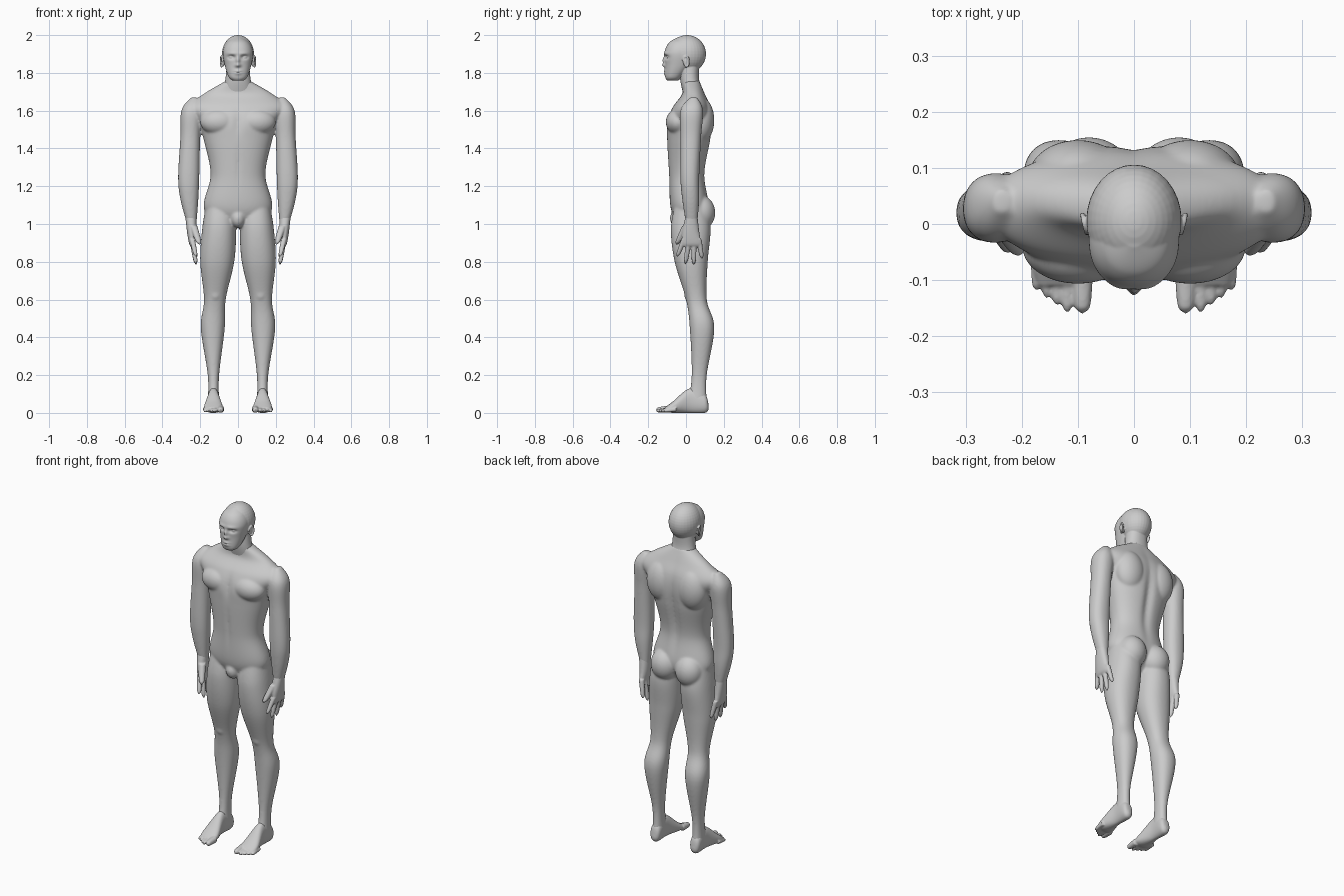
import bpy
import bmesh
import math
from mathutils import Matrix, Vector

if "Cube" in bpy.data.objects:
    bpy.data.objects.remove(bpy.data.objects["Cube"], do_unlink=True)

pale_grey = (.6, .6, .6, 1)
skin = bpy.data.materials.new("pale_grey")
skin.use_nodes = True
skin.diffuse_color = pale_grey
skin.node_tree.nodes["Principled BSDF"].inputs["Base Color"].default_value = pale_grey


def spline(stations, steps):
    """Catmull-Rom interpolation between station vectors."""
    points = [Vector(station) for station in stations]
    padded = [points[0], *points, points[-1]]
    result = []
    for before, start, end, after in zip(padded, padded[1:], padded[2:], padded[3:]):
        leaving, arriving = (end - before) / 2, (after - start) / 2
        for step in range(steps):
            t = step / steps
            blend = t * t * (3 - 2 * t)
            result.append(start.lerp(end, blend) + leaving * t * (1 - t) ** 2
                          - arriving * t * t * (1 - t))
    return result + [points[-1]]


def rounded(value):
    """Turn a circle coordinate into a slightly squarer one."""
    return math.copysign(abs(value) ** .9, value)


def loft(mesh, stations, axis="Z", side=1, segments=48, steps=8):
    """Skin oval rings given as (position, x low, x high, other low, other high)."""
    rings = []
    for position, left, right, low, high in spline(stations, steps):
        ring = []
        for index in range(segments):
            angle = math.tau * index / segments
            x = side * (left + right + (right - left) * rounded(math.cos(angle))) / 2
            other = (low + high + (high - low) * rounded(math.sin(angle))) / 2
            place = (x, other, position) if axis == "Z" else (x, position, other)
            ring.append(mesh.verts.new(place))
        rings.append(ring)
    for lower, upper in zip(rings, rings[1:]):
        for index in range(segments):
            previous = index - 1
            mesh.faces.new((lower[previous], lower[index], upper[index], upper[previous]))
    mesh.faces.new(rings[0])
    mesh.faces.new(rings[-1])
    return [vertex for ring in rings for vertex in ring]


def centred(stations):
    """Expand rows of (z, half width, front, back) into loft stations."""
    return [(z, -width, width, front, back) for z, width, front, back in stations]


def ball(mesh, centre, radii, side=1):
    """Add an ellipsoid mass."""
    x, y, z = centre
    placement = Matrix.Translation((side * x, y, z)) @ Matrix.Diagonal((*radii, 1))
    bmesh.ops.create_uvsphere(mesh, u_segments=32, v_segments=20, radius=1, matrix=placement)


def digit(mesh, start, end, radius, axis, side):
    """Add a tapered finger or toe with a rounded tip."""
    stations = []
    count = 8
    for index in range(count + 1):
        t = index / count
        point = Vector(start).lerp(Vector(end), t)
        size = radius * (1 - t / 4) * math.sqrt(1.02 - t ** count)
        position, other = (point.z, point.y) if axis == "Z" else (point.y, point.z)
        stations.append((position, point.x - size, point.x + size, other - size, other + size))
    loft(mesh, stations, axis, side, segments=20, steps=4)


def sculpt(vertices, facing, bumps):
    """Push the front (-1) or back (1) along y with soft symmetric bumps."""
    for vertex in vertices:
        x, y, z = vertex.co
        weight = min(1, max(0, y * facing * 20))
        for centre_x, centre_z, size_x, size_z, depth in bumps:
            across = (abs(x) - centre_x) / size_x
            along = (z - centre_z) / size_z
            vertex.co.y += weight * depth * math.exp(-across ** 2 - along ** 2)


def finish(mesh, name, voxel, smoothing):
    """Fuse the overlapping volumes into one smooth skin."""
    bmesh.ops.recalc_face_normals(mesh, faces=mesh.faces)
    data = bpy.data.meshes.new(name)
    mesh.to_mesh(data)
    mesh.free()
    data.materials.append(skin)
    part = bpy.data.objects.new(name, data)
    bpy.context.collection.objects.link(part)
    fuse = part.modifiers.new("fuse", "REMESH")
    fuse.mode = "VOXEL"
    fuse.voxel_size = voxel
    fuse.use_smooth_shade = True
    soften = part.modifiers.new("soften", "SMOOTH")
    soften.iterations = smoothing


# Torso with sternum, abdomen and spine grooves
body = bmesh.new()
torso = loft(body, centred([
    (.98, .07, -.03, .06), (1.08, .18, -.08, .12), (1.26, .145, -.09, .1),
    (1.44, .18, -.1, .13), (1.54, .21, -.1, .14), (1.62, .26, -.07, .13),
    (1.69, .18, -.02, .1), (1.76, .06, -.02, .07)]), segments=96, steps=16)
sculpt(torso, facing=-1, bumps=[(0, 1.54, .02, .06, .01), (0, 1.3, .01, .1, .005)])
sculpt(torso, facing=1, bumps=[(0, 1.4, .025, .2, -.015)])
ball(body, centre=(0, -.04, 1.03), radii=(.04, .045, .05))

for side in (1, -1):
    # Chest, shoulder blade, buttock and kneecap masses
    ball(body, (.1, -.04, 1.54), (.1, .067, .07), side)
    ball(body, (.1, .08, 1.55), (.09, .07, .12), side)
    ball(body, (.08, .08, 1.06), (.08, .075, .09), side)
    ball(body, (.12, .03, .63), (.04, .04, .05), side)
    # Arm, shoulder to wrist
    loft(body, [
        (1.67, .22, .25, .02, .06), (1.6, .19, .3, -.03, .09), (1.46, .2, .305, -.03, .08),
        (1.25, .205, .317, -.03, .07), (1.13, .21, .305, -.02, .07), (1, .22, .27, 0, .06)],
        side=side)
    # Leg, hip to ankle
    loft(body, [
        (1.1, .02, .17, -.06, .11), (.97, .01, .19, -.08, .13), (.8, .02, .2, -.06, .115),
        (.6, .065, .18, 0, .11), (.45, .07, .197, .02, .15), (.2, .1, .16, .03, .11),
        (.06, .1, .16, .01, .11)], side=side)
finish(body, "body", voxel=.006, smoothing=10)

for side, word in ((1, "left"), (-1, "right")):
    # Hand: palm, four fanned fingers and a thumb
    hand = bmesh.new()
    loft(hand, [
        (1.05, .22, .28, 0, .06), (.96, .22, .27, -.02, .07),
        (.9, .23, .26, -.02, .08), (.88, .24, .25, -.01, .07)], side=side)
    for finger in range(4):
        knuckle = (.243, .026 * finger - .01, .92)
        tip = (.222, .044 * finger - .047, .78 + .018 * (finger - 1.6) ** 2)
        digit(hand, knuckle, tip, .015, "Z", side)
    digit(hand, (.235, 0, .99), (.203, -.05, .89), .02, "Z", side)
    finish(hand, word + "_hand", voxel=.004, smoothing=4)

    # Foot: heel, instep, big toe and four smaller toes
    foot = bmesh.new()
    loft(foot, [
        (.12, .12, .14, .02, .04), (.1, .1, .16, 0, .1), (.02, .1, .16, 0, .13),
        (-.07, .08, .18, 0, .06), (-.11, .08, .17, .01, .03)], "Y", side)
    digit(foot, (.092, -.09, .02), (.092, -.16, .015), .019, "Y", side)
    for toe in range(4):
        x = .119 + .018 * toe
        reach = .013 * toe - .159
        digit(foot, (x, reach + .07, .02), (x, reach, .01), .012, "Y", side)
    finish(foot, word + "_foot", voxel=.004, smoothing=4)

# Head: neck, skull and sculpted face
head = bmesh.new()
loft(head, centred([(1.67, .09, -.01, .1), (1.76, .068, -.03, .07), (1.84, .06, -.03, .07)]))
ball(head, centre=(0, .006, 1.9), radii=(.085, .1, .1))
face = loft(head, centred([
    (1.76, .03, -.1, -.04), (1.78, .05, -.11, -.02), (1.84, .07, -.11, .03),
    (1.91, .08, -.113, .06), (1.96, .06, -.09, .05), (1.99, .02, -.04, .02)]),
    segments=160, steps=16)
eye_sockets = (.034, 1.883, .018, .01, .016)
brows = (.03, 1.903, .03, .01, -.005)
nose_bridge = (0, 1.865, .01, .02, -.013)
nose_tip = (0, 1.84, .015, .01, -.015)
lips = (0, 1.803, .02, .013, -.01)
mouth_line = (0, 1.803, .02, .003, .008)
sculpt(face, facing=-1, bumps=[eye_sockets, brows, nose_bridge, nose_tip, lips, mouth_line])
for side in (1, -1):
    # Eye
    ball(head, (.034, -.087, 1.882), (.016, .014, .01), side)
    # Ear: thin disc with a raised rim
    ball(head, (.08, 0, 1.86), (.01, .015, .027), side)
    for index in range(22):
        angle = math.radians(13 * index - 100)
        back, up = math.cos(angle), math.sin(angle)
        ball(head, (.088 + .004 * back, .016 * back, 1.86 + .027 * up), [.005] * 3, side)
finish(head, "head", voxel=.003, smoothing=4)
